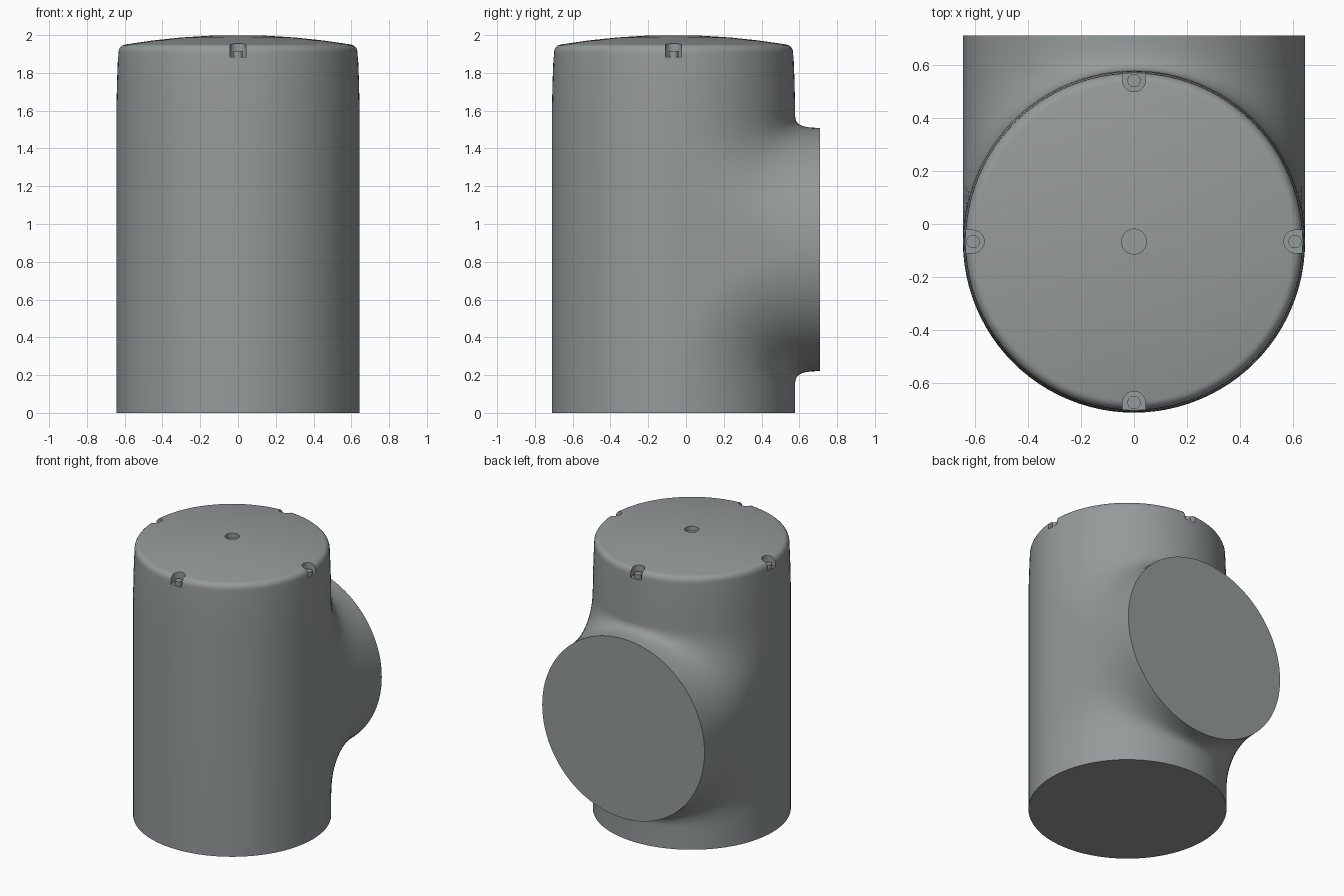
import bpy, bmesh
from math import sin, cos, pi, sqrt, radians

if "Cube" in bpy.data.objects:
    bpy.data.objects.remove(bpy.data.objects["Cube"])

R, CY, ZC, YM = 0.644, -0.066, 0.865, 0.71   # radius, body axis y, branch axis z, mouth y
H, N, S = 0.71, 48, 14                       # blend half height, half-circle and blend steps
ZLO, ZHI = ZC - H, ZC + H

grey = bpy.data.materials.new("dark_grey")
grey.diffuse_color = (0.30, 0.325, 0.33, 1)
grey.use_nodes = True
grey.node_tree.nodes["Principled BSDF"].inputs["Base Color"].default_value = grey.diffuse_color


def finish(name, bm):
    bmesh.ops.remove_doubles(bm, verts=bm.verts[:], dist=1e-5)
    bmesh.ops.recalc_face_normals(bm, faces=bm.faces[:])
    me = bpy.data.meshes.new(name)
    bm.to_mesh(me)
    bm.free()
    me.materials.append(grey)
    ob = bpy.data.objects.new(name, me)
    bpy.context.collection.objects.link(ob)
    return ob


def smooth(ob, angle=28):
    bpy.ops.object.select_all(action='DESELECT')
    ob.select_set(True)
    bpy.context.view_layer.objects.active = ob
    bpy.ops.object.shade_smooth_by_angle(angle=radians(angle))


def skin(bm, rows):
    """Quads between consecutive rows of points."""
    vs = [[bm.verts.new(p) for p in row] for row in rows]
    for a, b in zip(vs, vs[1:]):
        for i in range(len(a) - 1):
            bm.faces.new((a[i], a[i + 1], b[i + 1], b[i]))


def ngon(bm, pts):
    bm.faces.new([bm.verts.new(p) for p in pts])


def ring(r, z, a0=0, a1=2 * pi, n=2 * N):
    return [(r * cos(a0 + (a1 - a0) * i / n), CY + r * sin(a0 + (a1 - a0) * i / n), z)
            for i in range(n + 1)]


def prism(name, pts, z0, z1):
    bm = bmesh.new()
    skin(bm, [[(x, y, z) for x, y in pts + pts[:1]] for z in (z0, z1)])
    for z in (z0, z1):
        ngon(bm, [(x, y, z) for x, y in pts])
    return finish(name, bm)


def blend(t, side):
    """Curve from the body wall down to the branch mouth at constant x."""
    k, x = 0.6 + 0.15 * sin(t), R * cos(t)
    y0, z0, z1 = CY + R * sin(t), ZC + side * H, ZC + side * R * sin(t)
    ya, zb = YM + (y0 - YM) * k, z0 + (z1 - z0) * k
    out = []
    for j in range(S + 1):
        u = j / S
        w = ((1 - u) ** 3, 3 * u * (1 - u) ** 2, 3 * u * u * (1 - u), u ** 3)
        out.append((x, w[0] * y0 + w[1] * y0 + w[2] * ya + w[3] * YM,
                    w[0] * z0 + w[1] * zb + w[2] * z1 + w[3] * z1))
    return out


# tee body: base, front wall, blended branch, tapered neck and domed top
bm = bmesh.new()
ngon(bm, ring(R, 0)[:-1])
skin(bm, [ring(R, 0), ring(R, ZLO)])
skin(bm, [ring(R, z, pi, 2 * pi, N) for z in (ZLO, ZHI)])
for side in (1, -1):
    skin(bm, [blend(pi * i / N, side) for i in range(N + 1)])
for t in (0, pi):                                   # flat side webs
    ngon(bm, blend(t, 1) + blend(t, -1)[-2::-1])
ngon(bm, [(R * cos(pi * i / N), YM, ZC + R * sin(pi * i / N)) for i in range(2 * N)])
neck = [(R, ZHI), (0.643, 1.65), (0.640, 1.77), (0.635, 1.90)]
neck += [(0.597 + 0.038 * cos(a), 1.905 + 0.045 * sin(a))
         for a in [radians(d) for d in (15, 30, 45, 60, 75, 90)]]
dome_r = 3.6
neck += [(r, 2.0 - dome_r + sqrt(dome_r ** 2 - r * r)) for r in (0.58, 0.45, 0.3, 0.15, 0)]
skin(bm, [ring(r, z) for r, z in neck])
body = finish("tee_body", bm)

# cutters: centre hole and four rim notches
cutters = [prism("hole_cutter", [(0.047 * cos(2 * pi * i / 32), CY + 0.047 * sin(2 * pi * i / 32))
                                 for i in range(32)], 1.965, 2.1)]
for q in range(4):
    c, s = cos(q * pi / 2), sin(q * pi / 2)
    u_shape = [(0.75, -0.043), (0.75, 0.043)]
    u_shape += [(0.607 - 0.043 * sin(pi * i / 16), 0.043 * cos(pi * i / 16)) for i in range(17)]
    pts = [(c * a - s * b, CY + s * a + c * b) for a, b in u_shape]
    cutters.append(prism("notch_cutter", pts, 1.885, 2.1))
    # small round post in each notch
    post = [(0.606 * c + 0.025 * cos(2 * pi * i / 24), CY + 0.606 * s + 0.025 * sin(2 * pi * i / 24))
            for i in range(24)]
    smooth(prism("notch_post", post, 1.88, 1.915))

bpy.context.view_layer.objects.active = body
for cut in cutters:
    cut.hide_render = True
    m = body.modifiers.new("cut", 'BOOLEAN')
    m.operation, m.solver, m.object = 'DIFFERENCE', 'EXACT', cut
    bpy.ops.object.modifier_apply(modifier=m.name)
    bpy.data.objects.remove(cut)
smooth(body)
